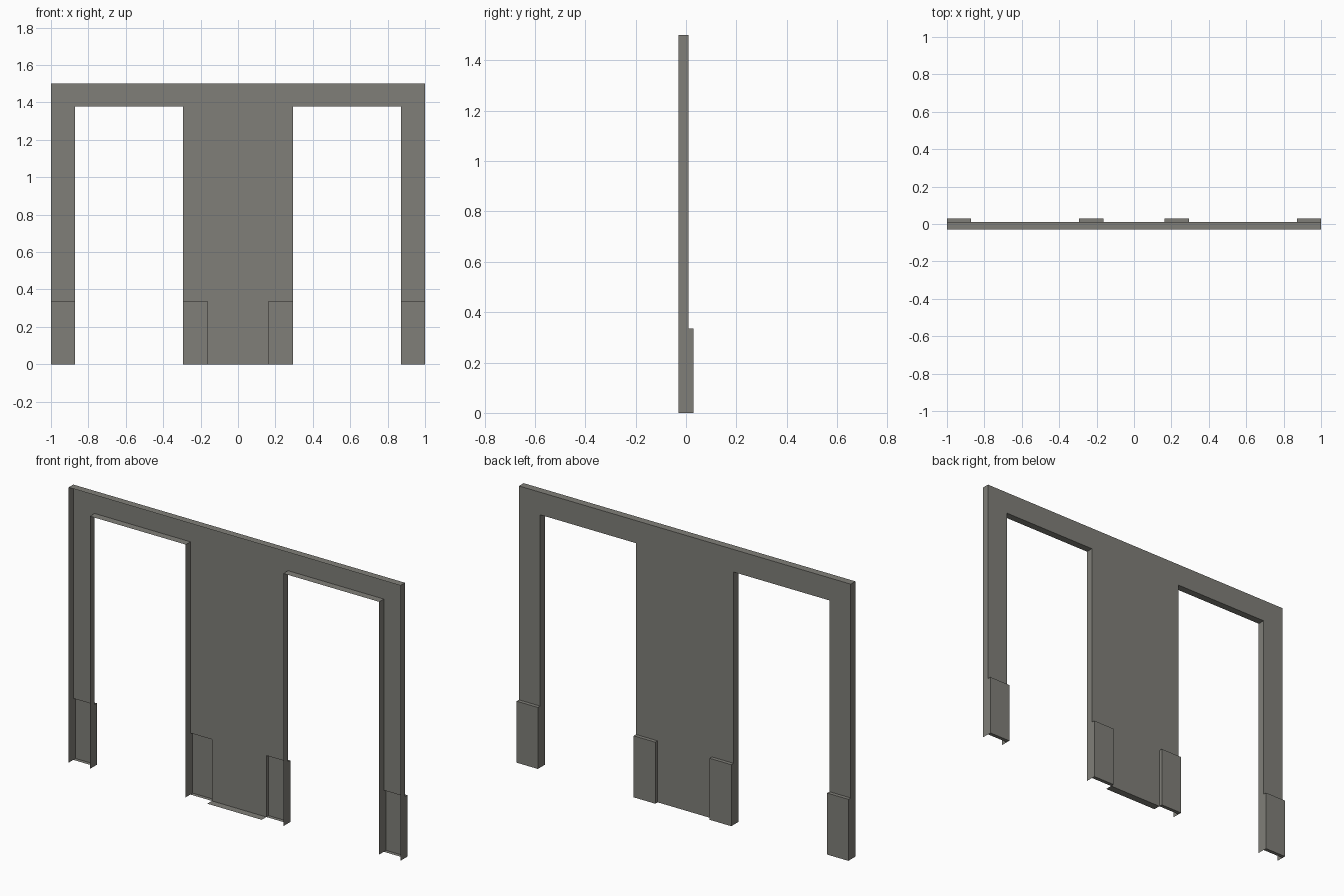
import bpy, bmesh

if "Cube" in bpy.data.objects:
    bpy.data.objects.remove(bpy.data.objects["Cube"])

# Main dimensions (x half-widths, heights, depths)
OUT, LEG, COL, INN = 1.0, 0.872, 0.294, 0.164
TOP, LINTEL, PLINTH = 1.5, 1.377, 0.335
Y_FRONT, Y_PANEL, Y_BACK = -0.03, 0.01, 0.03

grey = bpy.data.materials.new("warm_grey")
grey.diffuse_color = (0.216, 0.212, 0.19, 1)
grey.use_nodes = True
grey.node_tree.nodes["Principled BSDF"].inputs["Base Color"].default_value = grey.diffuse_color


def make(name, faces):
    """Object from a list of polygons, with shared points welded."""
    bm = bmesh.new()
    for pts in faces:
        bm.faces.new([bm.verts.new(p) for p in pts])
    bmesh.ops.remove_doubles(bm, verts=bm.verts, dist=1e-5)
    me = bpy.data.meshes.new(name)
    bm.to_mesh(me)
    bm.free()
    me.materials.append(grey)
    ob = bpy.data.objects.new(name, me)
    bpy.context.collection.objects.link(ob)
    return ob


def mirrored(half):
    """Close a right-hand half outline with its mirror image."""
    return half + [(-x, z) for x, z in reversed(half)]


# Back panel: one flat sheet, cut out around the openings and the plinths
panel = mirrored([(OUT, TOP), (OUT, PLINTH), (LEG, PLINTH), (LEG, LINTEL),
                  (COL, LINTEL), (COL, PLINTH), (INN, PLINTH), (INN, 0)])
make("back_panel", [[(x, Y_PANEL, z) for x, z in panel]])

# Rim: flange standing forward along the outline, open under the plinths
rim = mirrored([(OUT, TOP), (OUT, 0), (LEG, 0), (LEG, LINTEL),
                (COL, LINTEL), (COL, 0), (INN, 0)])
strips = []
for a, b in zip(rim, rim[1:] + rim[:1]):
    under_plinth = a[1] == b[1] == 0 and a[0] * b[0] > 0
    if not under_plinth:
        strips.append([(a[0], Y_FRONT, a[1]), (b[0], Y_FRONT, b[1]),
                       (b[0], Y_PANEL, b[1]), (a[0], Y_PANEL, a[1])])
make("edge_rim", strips)


# Plinths: shallow boxes pushed out of the back, hollow towards the front
def plinth(name, x0, x1):
    ring = [(x0, 0), (x0, PLINTH), (x1, PLINTH), (x1, 0)]
    faces = [[(x, Y_BACK, z) for x, z in ring]]
    for a, b in zip(ring, ring[1:] + ring[:1]):
        faces.append([(a[0], Y_PANEL, a[1]), (b[0], Y_PANEL, b[1]),
                      (b[0], Y_BACK, b[1]), (a[0], Y_BACK, a[1])])
    make(name, faces)


for part, lo, hi in (("leg_plinth", LEG, OUT), ("column_plinth", INN, COL)):
    plinth(part + "_right", lo, hi)
    plinth(part + "_left", -hi, -lo)
